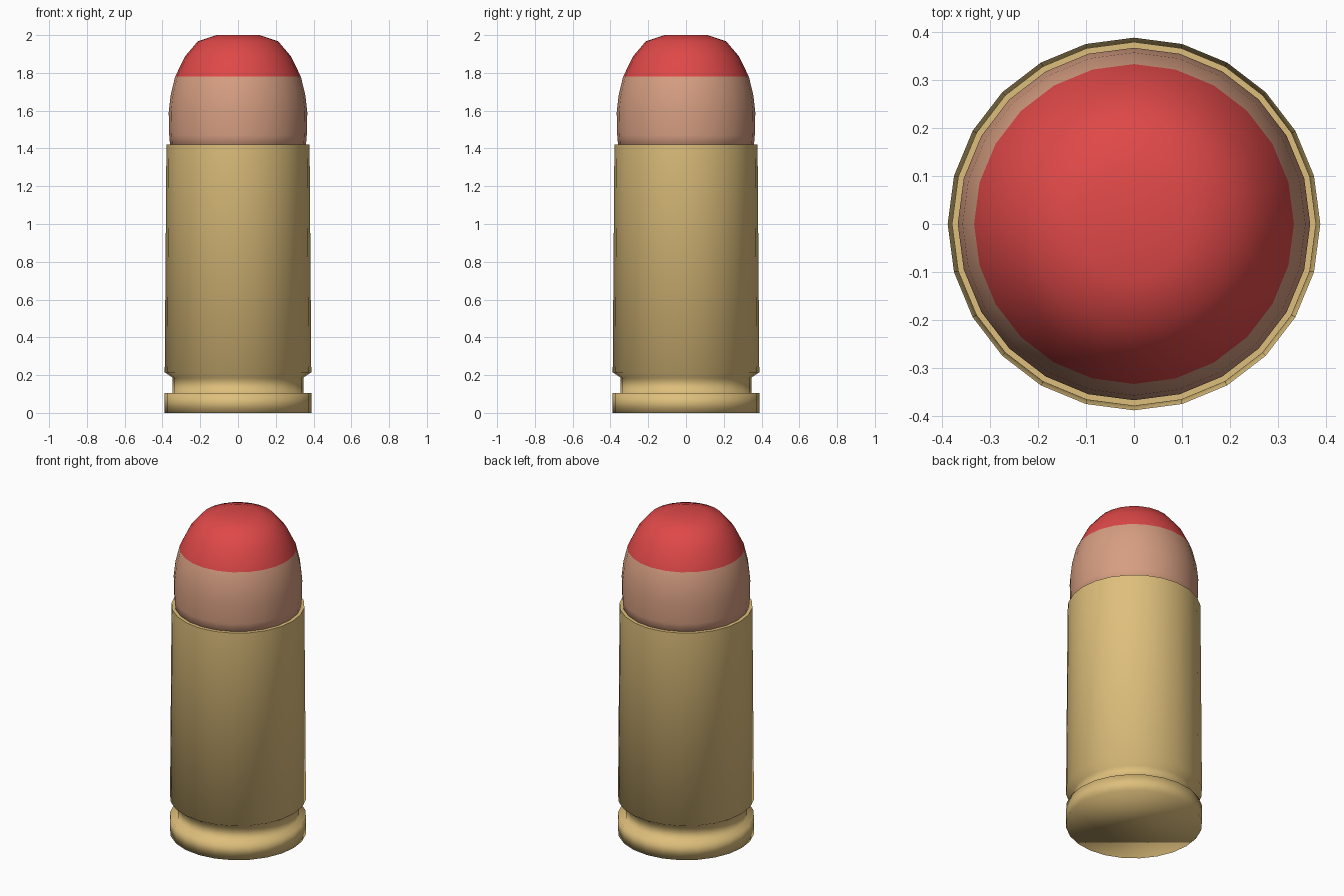
import bpy
import bmesh
from math import cos, sin, tau

SIDES = 24

cube = bpy.data.objects.get("Cube")
if cube:
    bpy.data.objects.remove(cube, do_unlink=True)


def make_material(name, rgb):
    mat = bpy.data.materials.new(name)
    mat.use_nodes = True
    color = (*rgb, 1.0)
    mat.diffuse_color = color
    mat.node_tree.nodes["Principled BSDF"].inputs["Base Color"].default_value = color
    return mat


def lathe(name, profile, materials, color_rule=None, sharp_z=None):
    """Turn a (radius, height) profile, listed bottom to top, around z."""
    bm = bmesh.new()
    rings = [[bm.verts.new((r * cos(tau * i / SIDES), r * sin(tau * i / SIDES), z))
              for i in range(SIDES)] for r, z in profile]
    for low, high in zip(rings, rings[1:]):
        for i in range(SIDES):
            j = (i + 1) % SIDES
            bm.faces.new((low[i], low[j], high[j], high[i]))
    bm.faces.new(rings[0][::-1])
    bm.faces.new(rings[-1])
    for face in bm.faces:
        face.smooth = True
        if color_rule:
            face.material_index = color_rule(face.calc_center_median().z)
    if sharp_z is not None:
        for edge in bm.edges:
            if all(abs(v.co.z - sharp_z) < 0.001 for v in edge.verts):
                edge.smooth = False
    mesh = bpy.data.meshes.new(name)
    bm.to_mesh(mesh)
    bm.free()
    for mat in materials:
        mesh.materials.append(mat)
    obj = bpy.data.objects.new(name, mesh)
    bpy.context.collection.objects.link(obj)
    return obj


brass = make_material("brass", (0.73, 0.52, 0.2))
copper = make_material("copper", (0.67, 0.34, 0.22))
red = make_material("red tip paint", (0.74, 0.065, 0.065))

# Brass case with base rim, extractor groove and slightly tapered wall
MOUTH = 1.42
lathe("case", [(0.388, 0), (0.388, 0.105), (0.347, 0.105), (0.347, 0.187),
               (0.388, 0.215), (0.379, MOUTH), (0.35, MOUTH)],
      [brass], sharp_z=MOUTH)

# Rounded bullet, with the nose painted above the paint line
PAINT = 1.78
lathe("bullet", [(0.345, 1.41), (0.36, 1.422), (0.364, 1.47), (0.367, 1.59),
                 (0.357, 1.68), (0.333, PAINT), (0.28, 1.888),
                 (0.213, 1.967), (0.115, 2.0)],
      [copper, red], color_rule=lambda z: int(z > PAINT))
